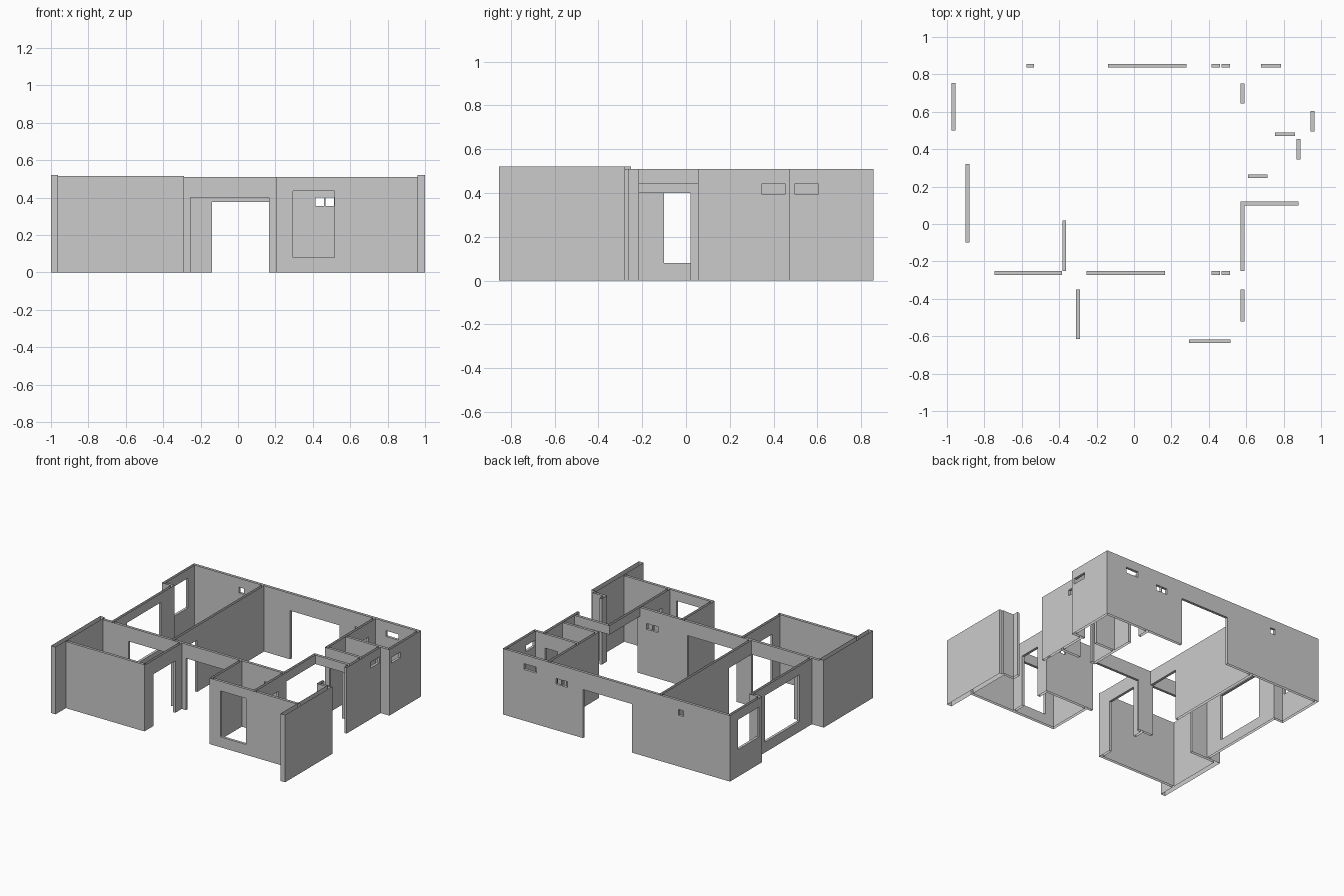
import bpy, bmesh

if "Cube" in bpy.data.objects:
    bpy.data.objects.remove(bpy.data.objects["Cube"])

T = 0.02    # wall thickness
H = 0.51    # wall height
D = 0.40    # door head
W = 0.44    # window head

# name, direction, centre line, start, end, openings (from, to, sill, head), [height, thickness]
WALLS = [
    ("back_wall", "x", .846, -.975, .964, [(-.576, -.534, .395, W), (-.14, .28, 0, .375),
        (.415, .46, .355, D), (.467, .512, .355, D), (.68, .785, .395, W)]),
    # left side, stepping inwards
    ("left_back_wall", "y", -.965, .465, .856, [(.5, .755, .21, W)]),
    ("left_step_wall", "x", .474, -.975, -.88, []),
    ("left_window_wall", "y", -.89, -.272, .484, [(-.1, .32, .08, W)]),
    # front left room
    ("left_fin_wall", "y", -.981, -.853, -.252, [], .52, .038),
    ("front_left_wall", "x", -.717, -.98, -.29, [], .515),
    ("entry_side_wall", "y", -.3, -.727, -.252, [(-.615, -.35, 0, D)]),
    # long wall behind the front rooms
    ("middle_wall", "x", -.262, -.98, .59, [(-.745, -.384, 0, D), (-.255, .165, 0, D),
        (.415, .46, .355, D), (.467, .512, .355, D)]),
    # front right rooms
    ("entry_right_wall", "y", .213, -.637, -.252, []),
    ("front_right_wall", "x", -.627, .203, .98, [(.295, .515, .08, .435)]),
    ("right_fin_wall", "y", .98, -.853, -.278, [], .52, .04),
    ("right_partition", "y", .58, -.637, .12, [(-.52, -.35, 0, D), (-.252, .1, 0, W)]),
    ("porch_return_wall", "x", -.27, .87, .98, []),
    ("porch_stub_wall", "y", .88, -.28, -.215, []),
    # back right rooms
    ("porch_beam", "x", .11, .57, .89, [(.57, .88, 0, W)]),
    ("bath_front_wall", "x", .255, .57, .89, [(.61, .715, 0, D)]),
    ("bath_back_wall", "x", .48, .57, .964, [(.755, .86, 0, D)]),
    ("bath_hall_wall", "y", .58, .245, .856, [(.645, .75, 0, D)]),
    ("right_window_wall", "y", .88, .055, .49, [(.345, .455, .395, W)]),
    ("right_back_wall", "y", .954, .47, .856, [(.495, .605, .395, W)]),
    # long inner wall
    ("living_partition", "y", -.373, -.272, .856, [(-.252, .02, 0, D)]),
]


def box(direction, c, a, b, z0, z1, t):
    """Corner ranges of a wall or opening."""
    along, across = (a, b), (c - t / 2, c + t / 2)
    rng = (along, across) if direction == "x" else (across, along)
    return [tuple(round(v, 4) for v in r) for r in (*rng, (z0, z1))]


solids, holes = [], []
for name, d, c, a, b, openings, *extra in WALLS:
    h = extra[0] if extra else H
    t = extra[1] if len(extra) > 1 else T
    solids.append((name, box(d, c, a, b, 0, h, t)))
    holes += [box(d, c, o[0], o[1], o[2], o[3], t) for o in openings]

# shared grid so that joined walls have no hidden faces
boxes = [s[1] for s in solids] + holes
grid = [sorted({v for bx in boxes for v in bx[k]}) for k in range(3)]
index = [{v: i for i, v in enumerate(g)} for g in grid]


def cells(bx):
    r = [range(index[k][bx[k][0]], index[k][bx[k][1]]) for k in range(3)]
    return ((i, j, k) for i in r[0] for j in r[1] for k in r[2])


owner = {}
for name, bx in solids:
    for cell in cells(bx):
        owner.setdefault(cell, name)
opened = set()
for bx in holes:
    for cell in cells(bx):
        opened.add(cell)
        owner.pop(cell, None)

parts = {}
for cell, name in owner.items():
    parts.setdefault(name, []).append(cell)

for name, part in parts.items():
    bm = bmesh.new()
    for cell in part:
        for ax in range(3):
            for side in (0, 1):
                near = list(cell)
                near[ax] += 2 * side - 1
                near = tuple(near)
                # walls are open at top and foot; only sills and heads are closed
                if near in owner or (ax == 2 and near not in opened):
                    continue
                u, v = (ax + 1) % 3, (ax + 2) % 3
                quad = []
                for du, dv in ((0, 0), (1, 0), (1, 1), (0, 1)):
                    p = list(cell)
                    p[ax] += side
                    p[u] += du
                    p[v] += dv
                    quad.append(bm.verts.new([grid[m][p[m]] for m in range(3)]))
                bm.faces.new(quad if side else quad[::-1])
    bmesh.ops.remove_doubles(bm, verts=bm.verts, dist=1e-5)
    bmesh.ops.dissolve_limit(bm, angle_limit=0.01, verts=bm.verts, edges=bm.edges)
    mesh = bpy.data.meshes.new(name)
    bm.to_mesh(mesh)
    bm.free()
    bpy.context.collection.objects.link(bpy.data.objects.new(name, mesh))
